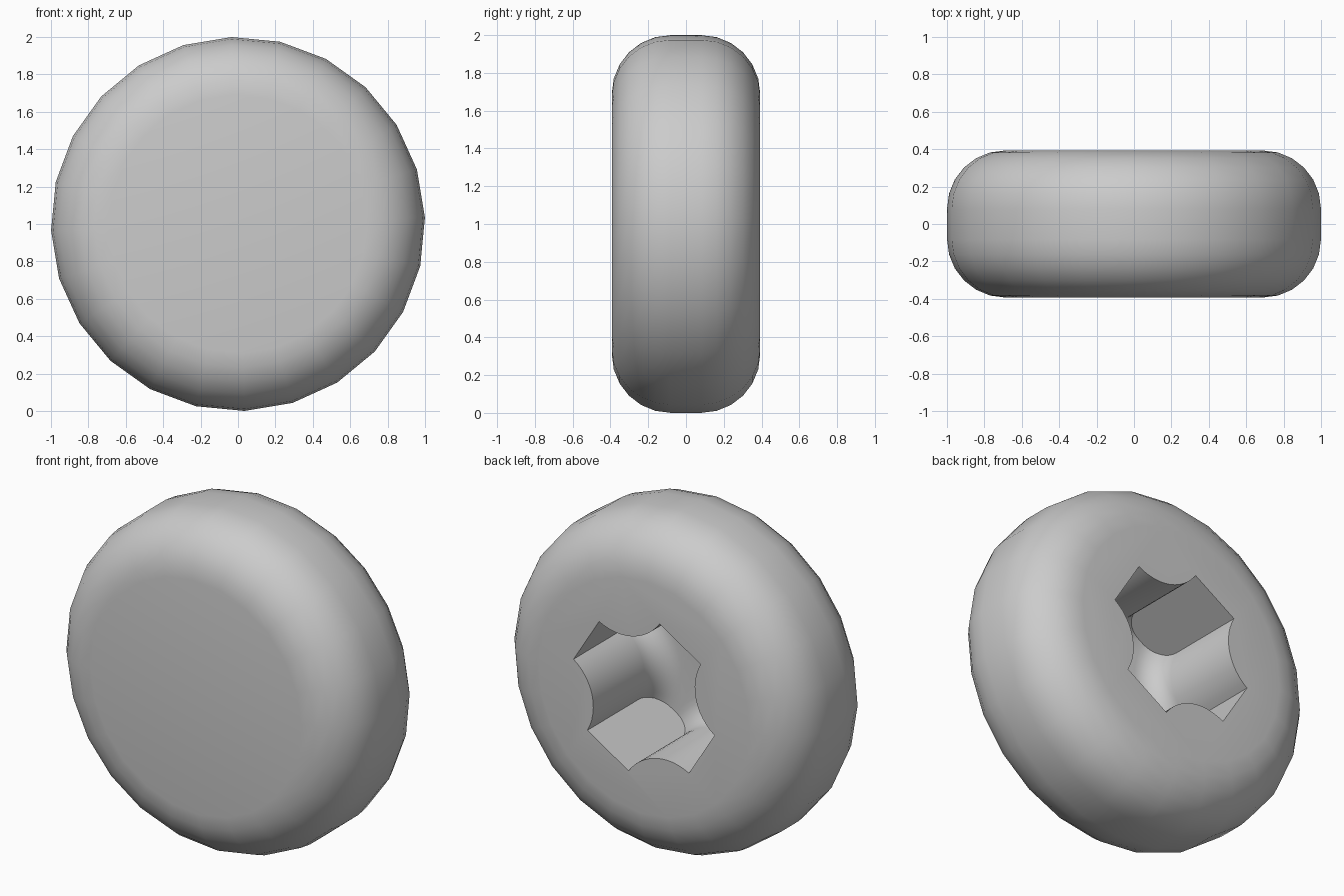
import bpy, bmesh
from math import sin, cos, sqrt, atan2, pi, radians

cube = bpy.data.objects.get("Cube")
if cube:
    bpy.data.objects.remove(cube, do_unlink=True)

SIDES = 24
HALF_WIDTH = 0.393
ROUND = 0.31            # edge rounding of the wheel
HOLE_DEPTH = 0.62
FILLET = 0.14           # rounding at the bottom of the socket
ARM_END = 0.446         # centre to the end of each socket arm
POST = 0.461            # post centre offset along and across an arm
POST_R = 0.303


def make_object(name, bm, mat):
    bmesh.ops.recalc_face_normals(bm, faces=bm.faces)
    mesh = bpy.data.meshes.new(name)
    bm.to_mesh(mesh)
    bm.free()
    mesh.materials.append(mat)
    obj = bpy.data.objects.new(name, mesh)
    bpy.context.collection.objects.link(obj)
    return obj


def loft(rings):
    """Closed solid through rings of equal point count."""
    bm = bmesh.new()
    loops = [[bm.verts.new(p) for p in ring] for ring in rings]
    n = len(loops[0])
    for a, b in zip(loops, loops[1:]):
        for i in range(n):
            j = (i + 1) % n
            bm.faces.new((a[i], a[j], b[j], b[i]))
    bm.faces.new(loops[0])
    bm.faces.new(loops[-1][::-1])
    return bm


def wheel_ring(r, y):
    angles = [radians(2) + 2 * pi * i / SIDES for i in range(SIDES)]
    return [(r * cos(a), y, 1 + r * sin(a)) for a in angles]


def socket_ring(grow, y, steps=12):
    """Cross outline between four round posts, narrowed by grow."""
    r = POST_R + grow
    du = ARM_END - POST
    dv = -sqrt(r * r - du * du)
    start = atan2(dv, du) % (2 * pi)
    end = atan2(du, dv) % (2 * pi)
    pts = []
    for k in range(4):
        turn = radians(32 + 90 * k)
        for i in range(steps + 1):
            a = start + (end - start) * i / steps
            u, v = POST + r * cos(a), POST + r * sin(a)
            pts.append((u * cos(turn) - v * sin(turn), y,
                        1 + u * sin(turn) + v * cos(turn)))
    return pts


grey = bpy.data.materials.new("plain grey")
grey.use_nodes = True
colour = (0.6, 0.6, 0.6, 1)
grey.diffuse_color = colour
grey.node_tree.nodes["Principled BSDF"].inputs["Base Color"].default_value = colour

# Wheel body: turned disc with rounded edges
corner = [pi / 2 * i / 6 for i in range(7)]
profile = [(1 - ROUND + ROUND * cos(a), HALF_WIDTH - ROUND + ROUND * sin(a)) for a in corner]
profile = [(r, -y) for r, y in reversed(profile)] + profile
wheel = make_object("wheel", loft([wheel_ring(r, y) for r, y in profile]), grey)

# Cross socket in the back, with a rounded floor
rings = [socket_ring(0, HALF_WIDTH + 0.1)]
for i in range(9):
    a = pi / 2 * i / 8
    depth = HOLE_DEPTH - FILLET + FILLET * sin(a)
    rings.append(socket_ring(FILLET * (1 - cos(a)), HALF_WIDTH - depth))
cutter = make_object("socket_cutter", loft(rings), grey)
cutter.hide_render = True

cut = wheel.modifiers.new("socket", 'BOOLEAN')
cut.operation = 'DIFFERENCE'
cut.solver = 'EXACT'
cut.object = cutter
bpy.ops.object.select_all(action='DESELECT')
bpy.context.view_layer.objects.active = wheel
wheel.select_set(True)
bpy.ops.object.modifier_apply(modifier=cut.name)
bpy.data.objects.remove(cutter, do_unlink=True)
bpy.ops.object.shade_smooth_by_angle(angle=radians(35))
